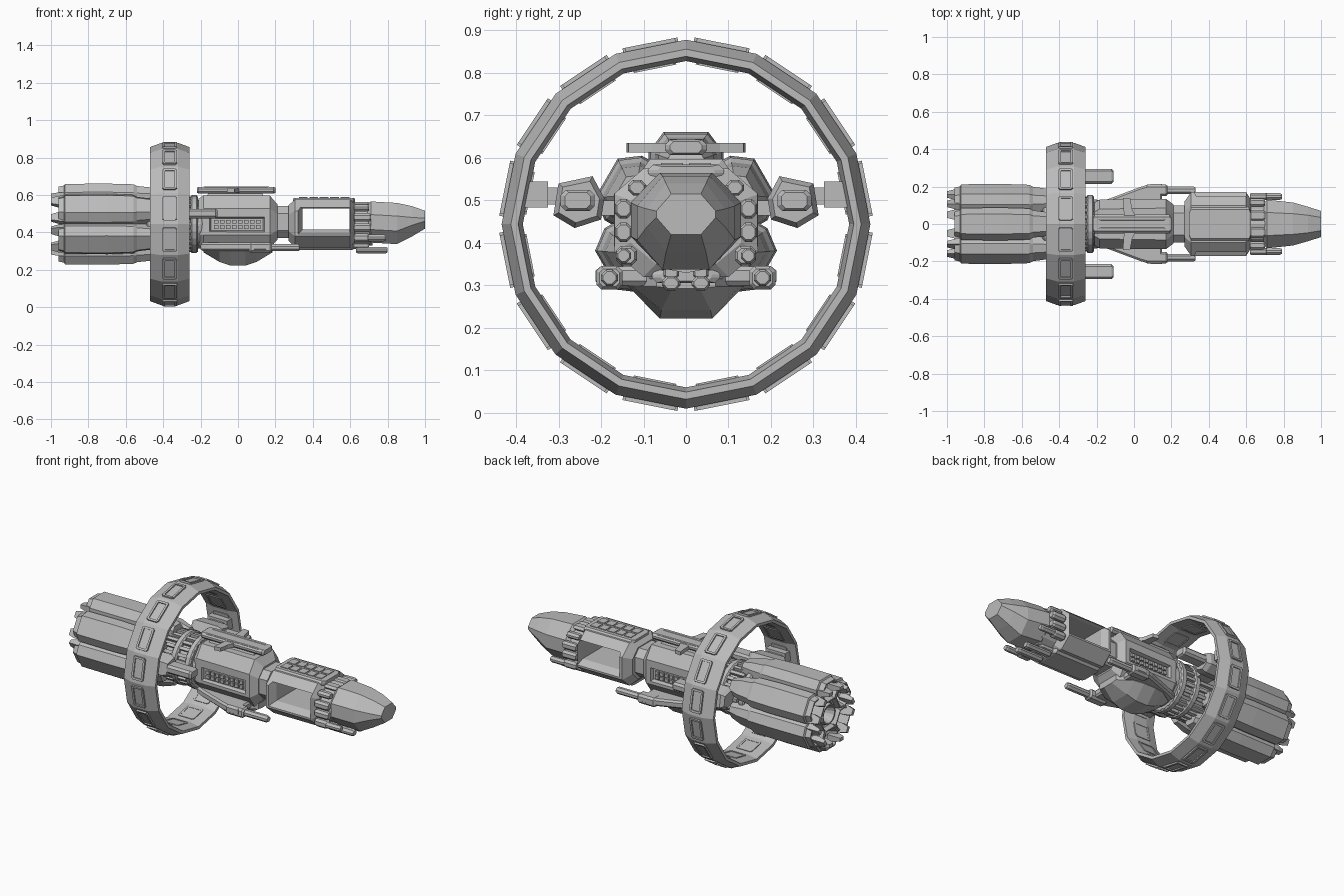
import bpy, bmesh, math
from mathutils import Matrix

if "Cube" in bpy.data.objects:
    bpy.data.objects.remove(bpy.data.objects["Cube"])

CZ = 0.444  # height of the long axis
grey = bpy.data.materials.new("hull_grey")
grey.use_nodes = True
grey.diffuse_color = (0.5, 0.5, 0.5, 1)
grey.node_tree.nodes["Principled BSDF"].inputs["Base Color"].default_value = (0.5, 0.5, 0.5, 1)


def finish(name, bm):
    bmesh.ops.recalc_face_normals(bm, faces=bm.faces)
    mesh = bpy.data.meshes.new(name)
    bm.to_mesh(mesh)
    bm.free()
    mesh.materials.append(grey)
    ob = bpy.data.objects.new(name, mesh)
    bpy.context.collection.objects.link(ob)
    return ob


def add_loft(bm, sections, closed=False):
    rings = [[bm.verts.new(p) for p in s] for s in sections]
    pairs = list(zip(rings, rings[1:] + rings[:1] if closed else rings[1:]))
    for a, b in pairs:
        for i in range(len(a)):
            j = (i + 1) % len(a)
            bm.faces.new((a[i], a[j], b[j], b[i]))
    if not closed:
        bm.faces.new(rings[0])
        bm.faces.new(rings[-1])


def loft(name, sections):
    bm = bmesh.new()
    add_loft(bm, sections)
    return finish(name, bm)


def octo(x, hy, z0, z1, cy, cz, y=0):
    """Chamfered rectangle across the long axis."""
    return [(x, y + a, z) for a, z in (
        (-hy, z0 + cz), (-hy + cy, z0), (hy - cy, z0), (hy, z0 + cz),
        (hy, z1 - cz), (hy - cy, z1), (-hy + cy, z1), (-hy, z1 - cz))]


def rod(name, x0, x1, y, z, hy, hz, c=0.012):
    e = min(0.01, (x1 - x0) / 4)
    k = 0.75
    return loft(name, [octo(x, hy * s, z - hz * s, z + hz * s, c * s, c * s, y)
                       for x, s in ((x0, k), (x0 + e, 1), (x1 - e, 1), (x1, k))])


def add_box(bm, x0, x1, y0, y1, z0, z1, mat=None):
    m = Matrix.Translation(((x0 + x1) / 2, (y0 + y1) / 2, (z0 + z1) / 2)) @ \
        Matrix.Diagonal((x1 - x0, y1 - y0, z1 - z0, 1))
    bmesh.ops.create_cube(bm, size=1, matrix=mat @ m if mat else m)


def circle(x, r, n):
    return [(x, r * math.cos(t), CZ + r * math.sin(t))
            for t in (2 * math.pi * i / n for i in range(n))]


def turn(angle, z=0):
    """Rotation about the long axis; local z becomes the outward direction."""
    return Matrix.Translation((0, 0, CZ)) @ Matrix.Rotation(angle, 4, 'X') @ \
        Matrix.Translation((0, 0, z))


def cut(target, cutter):
    mod = target.modifiers.new("opening", 'BOOLEAN')
    mod.operation, mod.solver, mod.object = 'DIFFERENCE', 'EXACT', cutter
    bpy.context.view_layer.objects.active = target
    bpy.ops.object.modifier_apply(modifier=mod.name)
    bpy.data.objects.remove(cutter)


def side_rect(y, x0, x1, z0, z1):
    return [(x0, y, z0), (x1, y, z0), (x1, y, z1), (x0, y, z1)]


# Habitat ring with sixteen flat segments
bm = bmesh.new()
profile = [(-.47, .412), (-.41, .434), (-.32, .434), (-.26, .412),
           (-.26, .395), (-.32, .384), (-.41, .384), (-.47, .395)]
add_loft(bm, [[(x, r * math.cos(a), CZ + r * math.sin(a)) for x, r in profile]
              for a in (i * math.pi / 8 for i in range(16))], closed=True)
finish("habitat_ring", bm)

# Framed panels outside and inside the ring
bm = bmesh.new()
for i in range(16):
    m = turn((i + .5) * math.pi / 8)
    for z0, z1, z2, hx, hy in ((.415, .435, .428, .032, .06), (.385, .373, .375, .045, .045)):
        lo, hi = min(z0, z1), max(z0, z1)
        for s in (-1, 1):
            add_box(bm, -.365 + s * hx - .006, -.365 + s * hx + .006, -hy, hy, lo, hi, m)
            add_box(bm, -.365 - hx, -.365 + hx, s * hy - .006, s * hy + .006, lo, hi, m)
        add_box(bm, -.365 - hx, -.365 + hx, -hy, hy, min(z0, z2), max(z0, z2), m)
finish("ring_panels", bm)

# Ribbed drum through the ring
loft("drum", [circle(x, r, 24) for x, r in ((-.62, .11), (-.5, .13), (-.2, .13), (-.17, .12))])
bm = bmesh.new()
for i in range(24):
    add_box(bm, -.44, -.215, -.009, .009, .12, .148, turn(i * math.pi / 12))
finish("drum_ribs", bm)
for x in (-.47, -.33, -.235):
    loft("drum_collar", [circle(x + d, r, 24) for d, r in
                         ((-.02, .145), (-.012, .155), (.012, .155), (.02, .145))])

# Ring spokes: pod, stepped link and forward nozzle on each side
for s in (-1, 1):
    pod = [(.192, .505), (.22, .557), (.3, .54), (.312, .465), (.262, .435), (.2, .455)]
    loft("spoke_pod", [[(x, s * (.25 + (y - .25) * k), .497 + (z - .497) * k) for y, z in pod]
                       for x, k in ((-.46, .75), (-.44, 1), (-.29, 1), (-.265, .8))])
    bm = bmesh.new()
    add_box(bm, -.41, -.32, min(s * .29, s * .34), max(s * .29, s * .34), .49, .53)
    add_box(bm, -.43, -.3, min(s * .325, s * .395), max(s * .325, s * .395), .483, .545)
    add_box(bm, -.41, -.32, min(s * .12, s * .21), max(s * .12, s * .21), .465, .5)
    finish("spoke_link", bm)
    rod("spoke_nozzle", -.28, -.11, s * .255, .5, .04, .025)

# Six broad engines around the axis, each with an open nozzle and two prongs
for i in range(6):
    bm = bmesh.new()
    add_loft(bm, [octo(x, .086 * k, -.072 * k, .075 * k, .034 * k, .045 * k) for x, k in (
        (-.9, .5), (-.96, .7), (-.96, .8), (-.93, .88), (-.925, 1), (-.7, 1.02),
        (-.56, .97), (-.54, .85), (-.47, .75), (-.4, .5))])
    for s in (-1, 1):
        add_loft(bm, [[(x, s * (.05 + a * w), .013 + b * w) for a, b in
                       ((-1, -.6), (1, -.6), (1, .6), (-1, .6))]
                      for x, w in ((-.92, .028), (-.96, .027), (-1, .017))])
    bmesh.ops.transform(bm, matrix=turn(i * math.pi / 3, .14), verts=bm.verts)
    finish("engine", bm)
loft("central_nozzle", [circle(x, r, 16) for x, r in
                        ((-.88, .03), (-.95, .052), (-.95, .06), (-.88, .075), (-.5, .08))])

# Middle hull with recessed, slatted side panels
hull = loft("middle_hull", [octo(x, hy, z0, z1, .05, cz) for x, hy, z0, z1, cz in
                            ((-.21, .115, .33, .58, .06), (-.185, .13, .315, .597, .07),
                             (.17, .135, .315, .597, .07), (.21, .105, .36, .55, .05))])
for s in (-1, 1):
    cut(hull, loft("panel_cutter", [side_rect(s * .14, -.155, .145, .4, .485),
                                    side_rect(s * .113, -.145, .135, .41, .475)]))
    bm = bmesh.new()
    for i in range(8):
        x = -.127 + i * .032
        for z in (.419, .446):
            add_box(bm, x, x + .022, s * .117 - .008, s * .117 + .008, z, z + .02)
    finish("side_slats", bm)

# Neck and front module with an opening straight through
loft("neck", [octo(x, .1, .37, .54, .04, .04) for x in (.18, .3)])
module = loft("front_module", [octo(x, hy, z0, z1, cy, cz) for x, hy, z0, z1, cy, cz in
                               ((.27, .12, .355, .545, .05, .05), (.305, .17, .32, .575, .07, .06),
                                (.6, .17, .32, .575, .07, .06), (.625, .13, .35, .55, .06, .05))])
cut(module, loft("window_cutter", [side_rect(y, .345 - d, .595 + d / 4, .415 - d, .527 + d / 2)
                                   for y, d in ((-.18, .03), (-.13, 0), (.13, 0), (.18, .03))]))
rod("module_roof", .295, .625, 0, .568, .09, .016)
rod("module_keel", .3, .62, 0, .322, .08, .016)
bm = bmesh.new()
for i in range(5):
    for s in (-1, 1):
        x = .325 + i * .056
        add_box(bm, x, x + .046, s * .033 - .026, s * .033 + .026, .578, .588)
finish("roof_panels", bm)

# Faceted head
loft("head_collar", [circle(x, .115, 16) for x in (.6, .72)])
loft("head", [octo(x, hy, z0, z1, cy, cz) for x, hy, z0, z1, cy, cz in
              ((.69, .105, .355, .55, .05, .06), (.71, .13, .345, .565, .068, .07),
               (.85, .115, .337, .557, .06, .07), (.93, .092, .378, .54, .045, .06),
               (1, .07, .42, .515, .035, .04))])
for s in (-1, 1):
    for z in (.425, .48):
        rod("head_booster", .62, .71, s * .147, z, .02, .023)
    rod("head_thruster_base", .62, .7, s * .14, .37, .025, .023)
    rod("head_thruster", .69, .79, s * .147, .37, .018, .018)
    rod("head_shoulder_box", .62, .7, s * .115, .53, .022, .018)
    rod("head_roof_box", .62, .7, s * .045, .55, .03, .013)
    rod("chin_pod", .63, .8, s * .035, .305, .022, .017)
    rod("chin_mount", .6, .7, s * .035, .33, .018, .02)

# Low side wings with long rods
for s in (-1, 1):
    plan = [(-.2, .08), (-.2, .105), (-.16, .125), (.04, .2), (.09, .213), (.15, .213), (.15, .08)]
    loft("side_wing", [[(x * k, s * y * k, z) for x, y in plan]
                       for z, k in ((.3, .94), (.31, 1), (.335, 1), (.345, .94))])
    rod("wing_rod_root", .06, .18, s * .18, .318, .031, .028)
    rod("wing_rod", .15, .33, s * .18, .318, .02, .019)

# Boat-shaped belly
loft("belly", [[(x, y, z) for y, z in ((-w, .33), (-w, .297), (-w * .46, zb),
                                       (w * .46, zb), (w, .297), (w, .33))]
               for x, w, zb in ((-.185, .07, .293), (-.1, .125, .242), (-.04, .135, .222),
                                (.04, .135, .222), (.1, .125, .242), (.185, .07, .293))])

# Dorsal pod on its pylon, with a thin cross fin
loft("dorsal_pylon", [[(x, y, z) for x, y in ((-.17 * k, -h), (.14 * k, -h), (.14 * k, h), (-.17 * k, h))]
                      for z, k, h in ((.585, 1, .05), (.62, .9, .03))])
rod("dorsal_pod", -.22, .2, 0, .625, .05, .018)
for s in (-1, 1):
    rod("dorsal_rail", -.19, .17, s * .03, .635, .012, .01, .004)
    loft("dorsal_fin", [[(x, s * y, z) for x, y in
                         ((-.05, .0), (.03, .0), (-.01, .08), (-.02, .135), (-.06, .14))]
                        for z in (.613, .635)])
